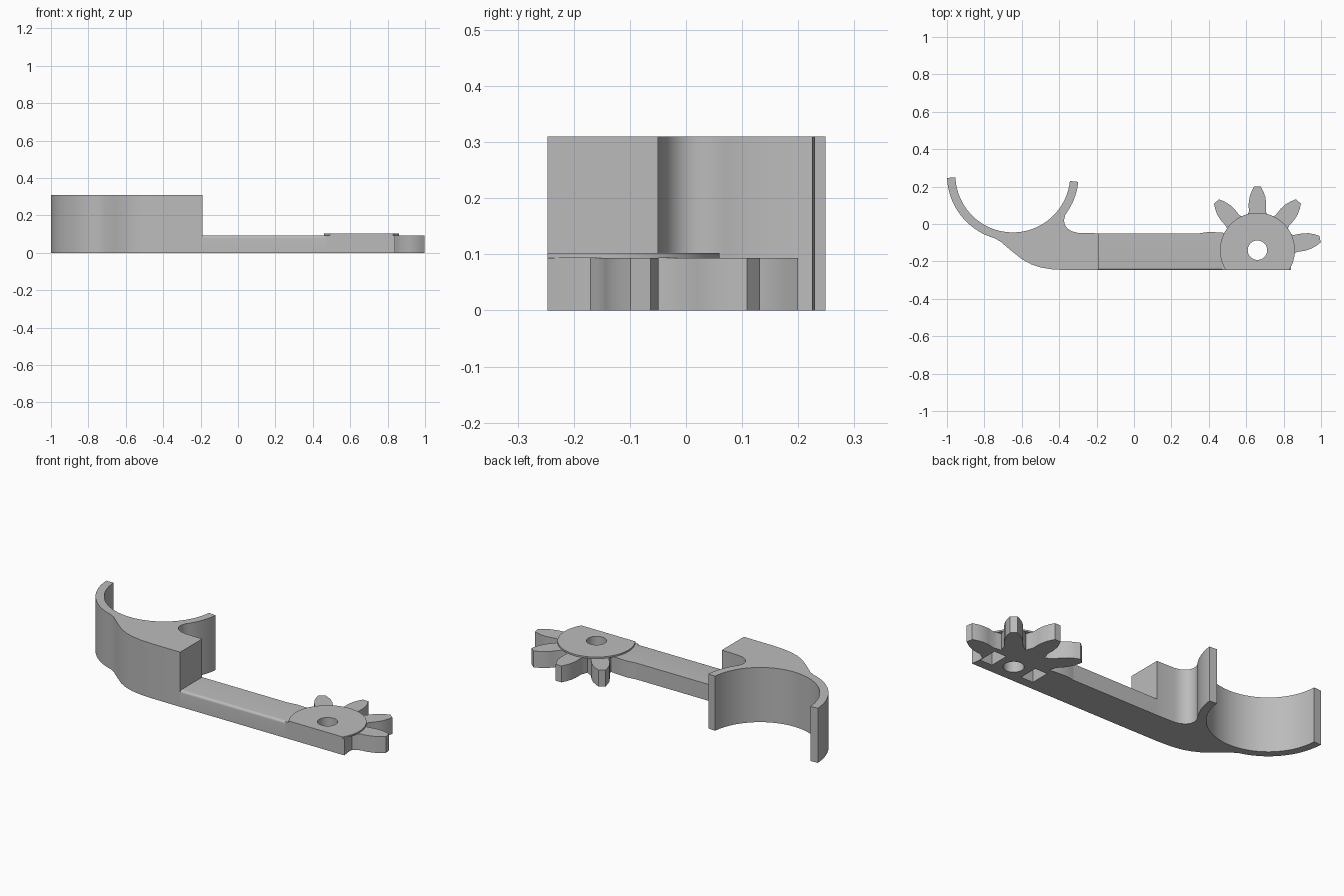
import bpy
import bmesh
from math import sin, cos, radians
from mathutils import Vector

default = bpy.data.objects.get("Cube")
if default:
    bpy.data.objects.remove(default)

grey = bpy.data.materials.new("plain grey")
grey.use_nodes = True
COLOUR = (0.5, 0.5, 0.5, 1)
grey.diffuse_color = COLOUR
grey.node_tree.nodes["Principled BSDF"].inputs["Base Color"].default_value = COLOUR

FRONT, BACK = -0.247, -0.05
ARM_TOP, DISC_TOP, CUP_TOP = 0.093, 0.102, 0.31
HUB = Vector((0.66, -0.14))


def polar(centre, radius, degrees):
    a = radians(degrees)
    return (centre[0] + radius * cos(a), centre[1] + radius * sin(a))


def arc(centre, radius, start, end, steps):
    return [polar(centre, radius, start + (end - start) * i / steps) for i in range(steps + 1)]


def extrude(name, points, offset):
    """Solid made by sweeping a closed outline along an offset."""
    bm = bmesh.new()
    face = bm.faces.new([bm.verts.new(p) for p in points])
    swept = bmesh.ops.extrude_face_region(bm, geom=[face], use_keep_orig=True)
    moved = [v for v in swept["geom"] if isinstance(v, bmesh.types.BMVert)]
    bmesh.ops.translate(bm, verts=moved, vec=offset)
    bmesh.ops.recalc_face_normals(bm, faces=bm.faces[:])
    mesh = bpy.data.meshes.new(name)
    bm.to_mesh(mesh)
    bm.free()
    mesh.materials.append(grey)
    obj = bpy.data.objects.new(name, mesh)
    bpy.context.collection.objects.link(obj)
    return obj


def plate(name, outline, bottom, top):
    return extrude(name, [(x, y, bottom) for x, y in outline], (0, 0, top - bottom))


def select(obj):
    bpy.ops.object.select_all(action="DESELECT")
    obj.select_set(True)
    bpy.context.view_layer.objects.active = obj


def cut(obj, cutter):
    select(obj)
    mod = obj.modifiers.new("cut", "BOOLEAN")
    mod.operation, mod.solver, mod.object = "DIFFERENCE", "EXACT", cutter
    bpy.ops.object.modifier_apply(modifier=mod.name)


# Curved cradle with the tall block blending into the arm
ring = (-0.648, 0.262)
front_sweep = [(-0.715, -0.093), (-0.66, -0.14), (-0.6, -0.188), (-0.55, -0.215),
               (-0.5, -0.232), (-0.44, -0.242), (-0.37, -0.246), (-0.19, FRONT)]
back_fillet = [(-0.19, BACK), (-0.3, -0.047), (-0.33, -0.04), (-0.355, -0.025),
               (-0.37, -0.005), (-0.375, 0.02)]
outline = (arc(ring, 0.307, 354, 182.5, 40) + arc(ring, 0.352, 182.5, 254, 18)
           + front_sweep + back_fillet + arc(ring, 0.352, 323, 354, 8))
cradle = plate("cradle", outline, 0, CUP_TOP)

# Straight arm with a rounded front top edge
r = 0.014
section = [(FRONT, 0), (BACK, 0), (BACK, ARM_TOP)]
section += arc((FRONT + r, ARM_TOP - r), r, 90, 180, 6)
arm = extrude("arm", [(-0.19, y, z) for y, z in section], (0.66, 0, 0))

# Partial gear: four teeth around the hub, flat along the front
half_tooth = [(0.186, 0.054), (0.205, 0.046), (0.25, 0.047), (0.285, 0.042),
              (0.315, 0.031), (0.34, 0.018)]
gear_outline = [(0.47, FRONT), (0.84, FRONT), polar(HUB, 0.185, -20), polar(HUB, 0.176, -10)]
for angle in (10, 50, 90, 130):
    out = Vector((cos(radians(angle)), sin(radians(angle))))
    side = Vector((out.y, -out.x))
    gear_outline += [tuple(HUB + out * d + side * w) for d, w in half_tooth]
    gear_outline += [tuple(HUB + out * d - side * w) for d, w in reversed(half_tooth)]
    gear_outline.append(polar(HUB, 0.176, angle + 20))
gear_outline += [(0.47, -0.046), (0.4, -0.042), (0.35, BACK), (0.47, BACK)]
gear = plate("gear", gear_outline, 0, ARM_TOP)

# Thin raised disc, trimmed flush with the front
disc = plate("hub_disc", arc(HUB, 0.2, -32.35, 212.35, 56), ARM_TOP, DISC_TOP)

# Pivot hole through disc and gear, with a pocket below on each side
bore = plate("bore_cutter", arc(HUB, 0.052, 0, 350, 35), -0.1, 0.2)
cut(gear, bore)
cut(disc, bore)
cutters = [bore]
for sign in (-1, 1):
    x = HUB.x + sign * 0.132
    box = [(x + a * 0.038, HUB.y + b * 0.055) for a, b in ((-1, -1), (1, -1), (1, 1), (-1, 1))]
    pocket = plate("pocket_cutter", box, -0.1, 0.08)
    cut(gear, pocket)
    cutters.append(pocket)
for cutter in cutters:
    bpy.data.objects.remove(cutter)

for part in (cradle, arm, gear, disc):
    select(part)
    bpy.ops.object.shade_smooth_by_angle(angle=radians(30))
